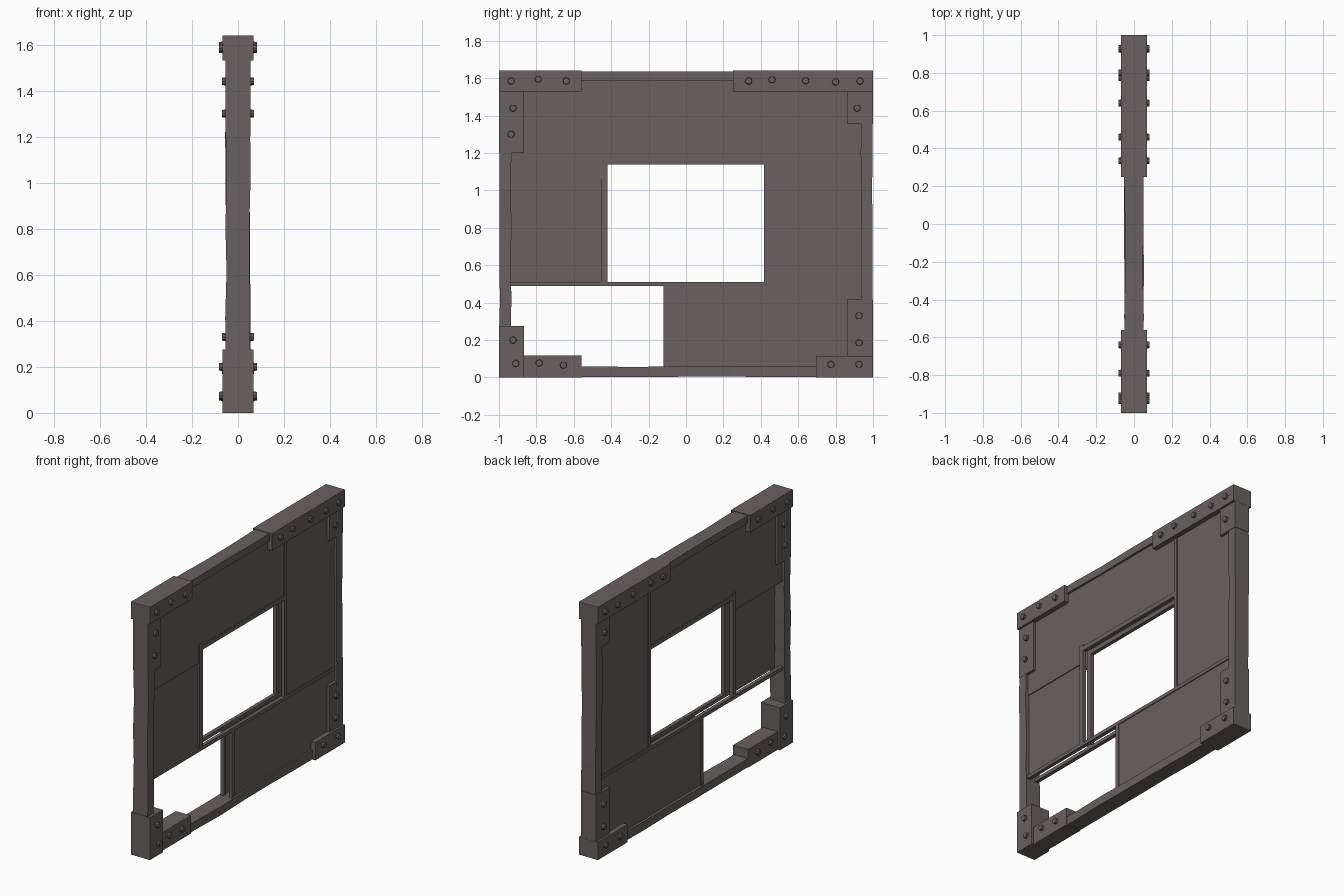
import bpy, bmesh, math, random
from mathutils import Matrix

if "Cube" in bpy.data.objects:
    bpy.data.objects.remove(bpy.data.objects["Cube"])

random.seed(4)
mat = bpy.data.materials.new("dark weathered grey")
mat.diffuse_color = (0.138, 0.121, 0.119, 1)
mat.use_nodes = True
mat.node_tree.nodes["Principled BSDF"].inputs["Base Color"].default_value = mat.diffuse_color


def finish(name, bm):
    bmesh.ops.recalc_face_normals(bm, faces=bm.faces)
    me = bpy.data.meshes.new(name)
    bm.to_mesh(me)
    bm.free()
    me.materials.append(mat)
    ob = bpy.data.objects.new(name, me)
    bpy.context.collection.objects.link(ob)
    return ob


def add_box(bm, x0, x1, y0, y1, z0, z1):
    m = Matrix.Translation(((x0 + x1) / 2, (y0 + y1) / 2, (z0 + z1) / 2)) @ \
        Matrix.Diagonal((x1 - x0, y1 - y0, z1 - z0, 1))
    bmesh.ops.create_cube(bm, size=1, matrix=m)


def box(name, x0, x1, y0, y1, z0, z1):
    bm = bmesh.new()
    add_box(bm, x0, x1, y0, y1, z0, z1)
    return finish(name, bm)


def beam(name, axis, y0, y1, z0, z1, hx=0.05, n=8, wob=0.004):
    """Roughly hewn timber: rings of four corners with a slight waver."""
    bm = bmesh.new()
    rings = []
    for i in range(n + 1):
        t = i / n
        j = [random.uniform(-wob, wob) if 0 < i < n else 0 for _ in range(4)]
        xa, xb = -hx + j[0], hx + j[1]
        a, b = j[2] * 0.5, j[3] * 0.5
        if axis == 'z':
            z = z0 + (z1 - z0) * t
            a, b = y0 + a, y1 + b
            co = [(xa, a, z), (xb, a, z), (xb, b, z), (xa, b, z)]
        else:
            y = y0 + (y1 - y0) * t
            a, b = z0 + a, z1 + b
            co = [(xa, y, a), (xb, y, a), (xb, y, b), (xa, y, b)]
        rings.append([bm.verts.new(c) for c in co])
    for r, s in zip(rings, rings[1:]):
        for k in range(4):
            bm.faces.new((r[k], r[(k + 1) % 4], s[(k + 1) % 4], s[k]))
    bm.faces.new(rings[0])
    bm.faces.new(rings[-1])
    return finish(name, bm)


# Outer frame
beam("left_post", 'z', -0.997, -0.935, 0.02, 1.60, hx=0.052)
beam("right_post", 'z', 0.935, 0.997, 0.02, 1.60, hx=0.052)
beam("top_beam", 'y', -0.98, 0.98, 1.588, 1.636)
beam("bottom_beam", 'y', -0.98, 0.98, 0.003, 0.059)

# Corner sleeves: name, half depth, y0, y1, z0, z1
W, N = 0.068, 0.054
for name, hx, *r in [
    ("top_left_cap", W, -1, -0.56, 1.53, 1.64),
    ("top_left_cheek", N, -0.999, -0.865, 1.20, 1.53),
    ("top_right_cap", W, 0.25, 1, 1.53, 1.64),
    ("top_right_cheek", N, 0.86, 0.999, 1.355, 1.53),
    ("bottom_left_boot", W, -1, -0.865, 0, 0.275),
    ("bottom_left_cheek", N, -0.865, -0.56, 0.001, 0.118),
    ("bottom_right_cap", W, 0.695, 1, 0, 0.115),
    ("bottom_right_cheek", N, 0.86, 0.999, 0.115, 0.417),
]:
    box(name, -hx, hx, *r)

# Bolts on both faces: half depth of the sleeve below, then y, z
bolts = [(W, y, z) for y, z in [
    (-0.935, 1.585), (-0.79, 1.595), (-0.64, 1.585), (0.335, 1.585), (0.46, 1.592),
    (0.64, 1.587), (0.80, 1.58), (0.93, 1.585), (-0.925, 0.20), (-0.91, 0.075),
    (0.925, 0.07), (0.775, 0.07)]]
bolts += [(N, y, z) for y, z in [
    (-0.925, 1.44), (-0.935, 1.30), (0.915, 1.44), (-0.785, 0.077), (-0.655, 0.066),
    (0.925, 0.33), (0.925, 0.185)]]
bm = bmesh.new()
for hx, y, z in bolts:
    for s in (-1, 1):
        m = Matrix.Translation((s * (hx + 0.003), y, z)) @ Matrix.Rotation(s * math.pi / 2, 4, 'Y')
        bmesh.ops.create_cone(bm, cap_ends=True, segments=10, radius1=0.02,
                              radius2=0.017, depth=0.024, matrix=m)
finish("bolts", bm)

# Thin battens in pairs, front and back, holding the sheets
for name, *r in [
    ("middle_rail", -0.94, 0.94, 0.488, 0.511),
    ("window_left_batten", -0.455, -0.42, 0.511, 1.18),
    ("window_right_batten", 0.418, 0.443, 0.511, 1.59),
    ("window_top_batten", -0.42, 0.418, 1.138, 1.168),
    ("lower_batten", -0.12, -0.095, 0.055, 0.488),
]:
    bm = bmesh.new()
    for s in (-1, 1):
        add_box(bm, *sorted((s * 0.018, s * 0.042)), *r)
    finish(name, bm)


def sheet(name, outline, x0, x1):
    """Flat plate cut to an outline in the y-z plane."""
    bm = bmesh.new()
    f = bm.faces.new([bm.verts.new((x0, y, z)) for y, z in outline])
    e = bmesh.ops.extrude_face_region(bm, geom=[f], use_keep_orig=True)
    bmesh.ops.translate(bm, vec=(x1 - x0, 0, 0),
                        verts=[v for v in e["geom"] if isinstance(v, bmesh.types.BMVert)])
    return finish(name, bm)


def rect(y0, y1, z0, z1):
    return [(y0, z0), (y1, z0), (y1, z1), (y0, z1)]


# Double sheets, one skin on each side
upper = [(-0.95, 1.06), (-0.432, 1.06), (-0.432, 1.15), (0.43, 1.15), (0.43, 1.6), (-0.95, 1.6)]
for side, s in (("right", 1), ("left", -1)):
    sheet("upper_sheet_" + side, upper, s * 0.026, s * 0.036)
    sheet("tall_sheet_" + side, rect(0.43, 0.95, 0.50, 1.60), s * 0.026, s * 0.036)
    sheet("lower_sheet_" + side, rect(-0.11, 0.95, 0.04, 0.50), s * 0.026, s * 0.036)
# This bay has a skin on one side only
sheet("patch_sheet", rect(-0.95, -0.432, 0.495, 1.08), 0.018, 0.030)
